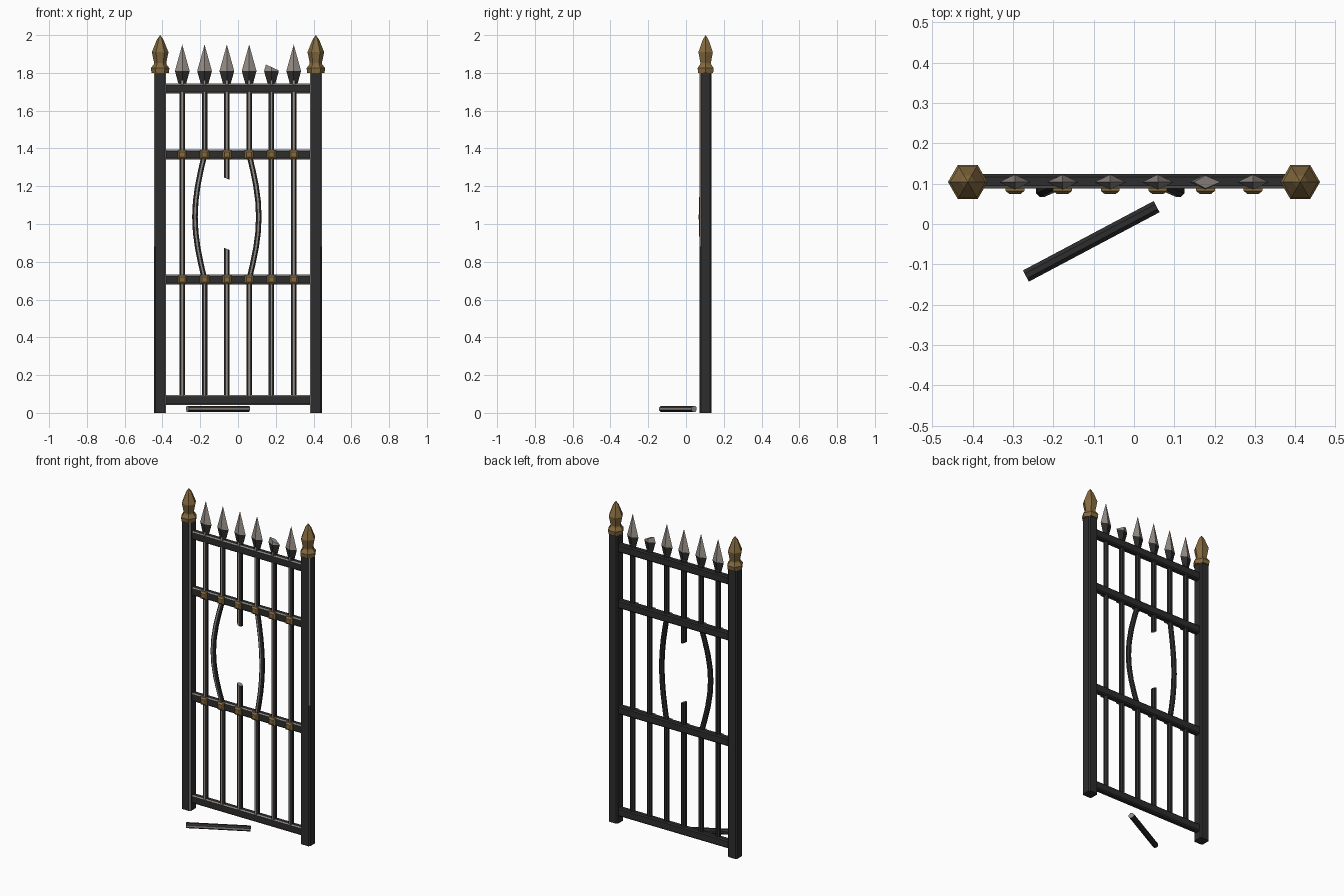
import bpy, bmesh, math
from mathutils import Vector

if "Cube" in bpy.data.objects:
    bpy.data.objects.remove(bpy.data.objects["Cube"])


def material(name, rgb, metallic=0.0):
    m = bpy.data.materials.new(name)
    m.use_nodes = True
    m.diffuse_color = (*rgb, 1)
    m.node_tree.nodes["Principled BSDF"].inputs["Base Color"].default_value = (*rgb, 1)
    return m


IRON = material("dark iron", (0.026, 0.026, 0.027))
WORN = material("worn steel", (0.30, 0.265, 0.24))
GOLD = material("aged brass", (0.235, 0.145, 0.05))

Y = 0.104                     # plane of the gate
RAILS = {"bottom": 0.069, "lower": 0.707, "upper": 1.368, "top": 1.718}
BARS = [-0.295 + 0.118 * i for i in range(6)]


def loft(name, rings, mats, rule=None, cut=None):
    """Skin a list of point rings, cap both ends, colour faces by rule."""
    bm = bmesh.new()
    rows = [[bm.verts.new(p) for p in ring] for ring in rings]
    n = len(rows[0])
    for a, b in zip(rows, rows[1:]):
        for i in range(n):
            j = (i + 1) % n
            bm.faces.new((a[i], a[j], b[j], b[i]))
    bm.faces.new(rows[0])
    bm.faces.new(rows[-1])
    bmesh.ops.remove_doubles(bm, verts=bm.verts, dist=1e-5)
    if cut:
        res = bmesh.ops.bisect_plane(bm, geom=bm.verts[:] + bm.edges[:] + bm.faces[:],
                                     plane_co=cut[0], plane_no=cut[1], clear_outer=True)
        edges = [e for e in res["geom_cut"] if isinstance(e, bmesh.types.BMEdge)]
        bmesh.ops.contextual_create(bm, geom=edges)
    bmesh.ops.recalc_face_normals(bm, faces=bm.faces)
    bm.normal_update()
    if rule:
        for f in bm.faces:
            f.material_index = int(rule(f.normal, f.calc_center_median()))
    me = bpy.data.meshes.new(name)
    bm.to_mesh(me)
    bm.free()
    for m in mats:
        me.materials.append(m)
    ob = bpy.data.objects.new(name, me)
    bpy.context.collection.objects.link(ob)
    return ob


def chamfered(a, b, c):
    """Outline of a rectangle with cut corners."""
    return [(a - c, b), (a, b - c), (a, c - b), (a - c, -b),
            (c - a, -b), (-a, c - b), (-a, b - c), (c - a, b)]


def polygon(rx, ry, sides, turn=0.0):
    angles = [turn + math.tau * i / sides for i in range(sides)]
    return [(rx * math.cos(t), ry * math.sin(t)) for t in angles]


def upright(x, levels, sides, squash=1.0, turn=0.0):
    """Rings around a vertical axis from (height, radius) levels."""
    return [[(x + u, Y + v, z) for u, v in polygon(r, r * squash, sides, turn)]
            for z, r in levels]


# Posts with worn front edges, and brass finials
FINIAL = [(1.8, 0.046), (1.825, 0.049), (1.845, 0.034), (1.852, 0.032),
          (1.91, 0.044), (1.975, 0.018), (2.0, 0)]
for side, s in (("right", -1), ("left", 1)):
    x = 0.412 * s

    def post_wear(n, c, s=s):
        front_edge = n.y < -0.3 and abs(n.x) > 0.3
        return front_edge and (n.x * s < 0 or c.z > 0.88)

    rings = [[(x + u, Y + v, z) for u, v in chamfered(0.032, 0.032, 0.008)]
             for z in (0, 0.88, 1.805)]
    loft(side + "_post", rings, [IRON, WORN], post_wear)
    loft(side + "_finial", upright(x, FINIAL, 6), [GOLD])

# Rails
for label, z in RAILS.items():
    rings = [[(x, Y + 0.002 + u, z + v) for u, v in chamfered(0.018, 0.026, 0.007)]
             for x in (-0.385, 0.385)]
    loft(label + "_rail", rings, [IRON, WORN],
         lambda n, c: n.y < -0.3 and abs(n.z) > 0.3)


# Upright bars with a worn front face
def bar(name, path, slopes=(0, 0)):
    rings = []
    for k, (x, y, z) in enumerate(path):
        tilt = slopes[0] if k == 0 else slopes[1] if k == len(path) - 1 else 0
        rings.append([(x + u, y + v, z + tilt * u)
                      for u, v in polygon(0.016, 0.016, 8, math.pi / 8)])
    loft(name, rings, [IRON, WORN], lambda n, c: n.y < -0.85 or abs(n.z) > 0.6)


LOW, HIGH = 0.06, 1.76
for i, x in enumerate(BARS):
    name = f"bar_{i + 1}"
    if i in (1, 3):           # bars bent apart
        out = -0.051 if i == 1 else 0.051
        path = [(x, Y, LOW)]
        for k in range(9):
            bulge = math.sin(math.pi * k / 8)
            z = RAILS["lower"] + (RAILS["upper"] - RAILS["lower"]) * k / 8
            path.append((x + out * bulge, Y - 0.022 * bulge, z))
        bar("bent_" + name, path + [(x, Y, HIGH)])
    elif i == 2:              # bar with its middle broken out
        bar("broken_bar_lower", [(x, Y, LOW), (x, Y, 0.868)], (0, -0.4))
        bar("broken_bar_upper", [(x, Y, 1.24), (x, Y, HIGH)], (-0.4, 0))
    else:
        bar(name, [(x, Y, LOW), (x, Y, HIGH)])

    # Spear head: iron socket and steel blade, one snapped off
    loft(f"spear_socket_{i + 1}",
         upright(x, [(1.745, 0.021), (1.81, 0.039)], 4, 0.48), [IRON])
    snap = ((x, Y, 1.831), (0.42, 0, 0.91)) if i == 4 else None
    loft(f"spear_blade_{i + 1}",
         upright(x, [(1.81, 0.039), (1.95, 0)], 4, 0.48), [WORN], cut=snap)

    # Brass studs on the two middle rails
    for label in ("lower", "upper"):
        rings = [[(x + u, y, RAILS[label] + v)
                  for u, v in polygon(r, r, 4, math.pi / 4)]
                 for y, r in ((Y - 0.012, 0.033), (Y - 0.022, 0.033), (Y - 0.030, 0.019))]
        loft(f"{label}_stud_{i + 1}", rings, [GOLD])

# Broken piece lying on the ground
start, end = Vector((-0.268, -0.129, 0.021)), Vector((0.056, 0.043, 0.021))
along = (end - start).normalized()
facing = along.cross(Vector((0, 0, 1)))
rings = [[p + facing * u + Vector((0, 0, v))
          for u, v in polygon(0.017, 0.017, 8, math.pi / 8)] for p in (start, end)]
loft("fallen_bar", rings, [IRON, WORN],
     lambda n, c: n.dot(facing) > 0.85 or abs(n.dot(along)) > 0.6)
